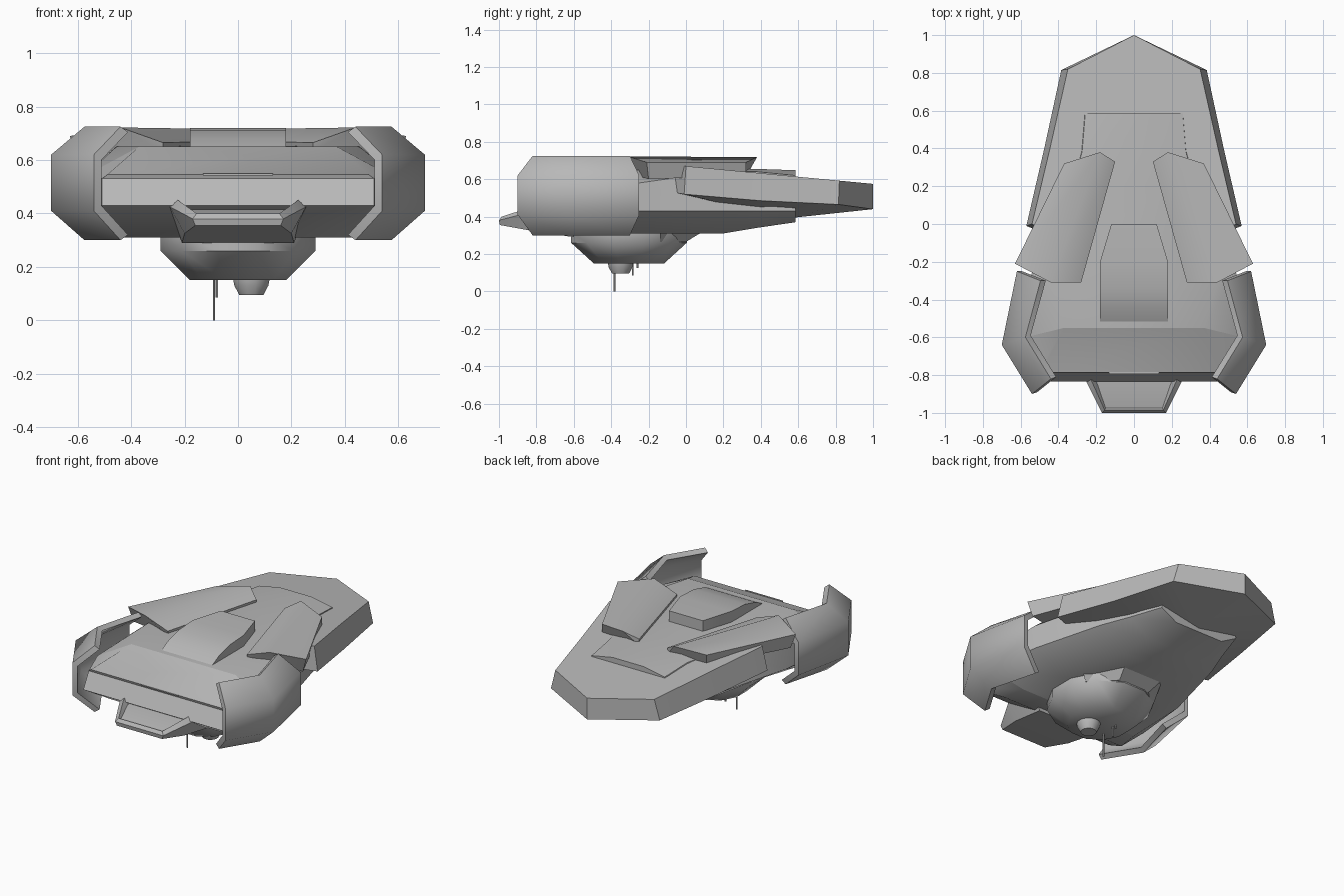
import bpy, bmesh
from math import sin, cos, pi, radians

cube = bpy.data.objects.get("Cube")
if cube:
    bpy.data.objects.remove(cube, do_unlink=True)

GREY = (0.48, 0.48, 0.48, 1)
grey = bpy.data.materials.new("hull grey")
grey.diffuse_color = GREY
grey.use_nodes = True
grey.node_tree.nodes["Principled BSDF"].inputs["Base Color"].default_value = GREY


def finish(name, bm, angle, mirror):
    """Turn a bmesh into a shaded, optionally mirrored, object."""
    bmesh.ops.remove_doubles(bm, verts=bm.verts, dist=1e-5)
    bmesh.ops.recalc_face_normals(bm, faces=bm.faces)
    mesh = bpy.data.meshes.new(name)
    bm.to_mesh(mesh)
    bm.free()
    ob = bpy.data.objects.new(name, mesh)
    bpy.context.collection.objects.link(ob)
    mesh.materials.append(grey)
    bpy.ops.object.select_all(action='DESELECT')
    ob.select_set(True)
    bpy.context.view_layer.objects.active = ob
    bpy.ops.object.shade_smooth_by_angle(angle=radians(angle))
    if mirror:
        ob.modifiers.new("Mirror", 'MIRROR')


def loft(name, rings, angle=30, mirror=False, crease=None):
    """Skin a series of equal closed rings; one ring may be a hard crease."""
    bm = bmesh.new()
    vs = [[bm.verts.new(p) for p in r] for r in rings]
    n = len(rings[0])
    for a, b in zip(vs, vs[1:]):
        for i in range(n):
            j = (i + 1) % n
            bm.faces.new((a[i], a[j], b[j], b[i]))
    # End caps are strips joining each ring's two halves
    for r in (vs[0], vs[-1]):
        for i in range((n - 1) // 2):
            bm.faces.new(list(dict.fromkeys((r[i], r[i + 1], r[n - 2 - i], r[n - 1 - i]))))
    if crease is not None:
        for e in bm.edges:
            if all(v in vs[crease] for v in e.verts):
                e.smooth = False
    finish(name, bm, angle, mirror)


def both(half):
    """Complete a half outline with its mirror image."""
    return half + [(-x, y, z) for x, y, z in reversed(half) if x]


def ellipse(rx, ry, z, cx=0, cy=0, n=12):
    return [(cx + rx * cos(2 * pi * (i + .5) / n), cy + ry * sin(2 * pi * (i + .5) / n), z)
            for i in range(n)]


def section(y, top, shoulder, mid, bottom):
    return both([(w, y, z) for w, z in (top, shoulder, mid, bottom)])


# Main hull, lofted front to back
loft("main_hull", [
    both([(.49, -.785, .545), (.51, -.78, .53), (.51, -.835, .43), (.44, -.64, .31)]),
    both([(.37, -.55, .65), (.575, -.6, .54), (.575, -.6, .43), (.42, -.5, .31)]),
    section(-.25, (.455, .65), (.54, .58), (.54, .43), (.34, .31)),
    section(.2, (.18, .655), (.33, .645), (.42, .43), (.24, .31)),
    section(.38, (.14, .655), (.275, .64), (.35, .43), (.21, .34)),
    section(.585, (.11, .648), (.258, .62), (.28, .43), (.17, .37)),
], angle=46, crease=1)


# Rear deck: a thick pointed plate wrapping round the hull
def deck_section(inner, outer, lip, low_in, low_out):
    top = [(x, y, .67 - .095 * y) for x, y in (inner, outer)]
    return top + [(*lip, low_out), (*inner, low_in)]


loft("rear_deck", [
    deck_section((.42, -.07), (.54, 0), (.57, -.01), .53, .52),
    deck_section((.2, .4), (.445, .4), (.475, .4), .42, .485),
    deck_section((0, .58), (.35, .82), (.385, .815), .395, .465),
    deck_section((0, 1), (0, 1), (0, 1), .44, .44),
], angle=20, mirror=True)

# Curved shoulder guards: a C section swept round each front corner
guard = []
for edge, belly in (((.495, -.30), (.62, -.25)), ((.575, -.60), (.70, -.64)),
                    ((.44, -.82), (.54, -.90))):
    outer = [(*edge, .30), (*belly, .41), (*belly, .62), (*edge, .725)]
    inner = [(x - .028, y + (.01 if y < -.5 else 0), z + (.02 if z < .5 else -.02))
             for x, y, z in reversed(outer)]
    guard.append(outer + inner)
loft("shoulder_guard", guard, angle=58, mirror=True)

# Long angled pods on top
loft("top_pod", [
    [(.63, -.21, .69), (.44, -.31, .722), (.28, -.31, .665), (.28, -.30, .63), (.60, -.20, .60)],
    [(.37, .32, .69), (.18, .38, .718), (.10, .33, .67), (.10, .33, .63), (.37, .32, .62)],
], angle=40, mirror=True)

# Raised cockpit cover with a rounded ramp at the front
cover = [(.18, -.52, .648), (.18, -.45, .683), (.18, -.34, .712), (.18, -.2, .72), (.12, .0, .72)]
loft("cockpit_cover", [both([(x, y, .64) for x, y, z in cover]), both(cover)])

# Chin tray with a raised lip, running back under the nose
loft("chin_tray", [
    both([(.16, -.995, .355), (.20, -.83, .325), (.21, -.6, .29)]),
    both([(.17, -1, .38), (.255, -.83, .425), (.26, -.6, .42)]),
    both([(.155, -.985, .40), (.225, -.83, .45), (.23, -.6, .45)]),
    both([(.15, -.975, .385), (.20, -.83, .415), (.20, -.6, .42)]),
])

# Belly turret and its rear fairing
TY = -.305
loft("belly_turret", [ellipse(.30, .32, .32, cy=TY), ellipse(.30, .32, .26, cy=TY),
                      ellipse(.186, .195, .15, cy=TY)], angle=46)
loft("turret_fairing", [
    both([(.27, -.14, .33), (.14, .09, .32)]),
    both([(.25, -.14, .265), (.11, .0, .265)]),
])

# Sensor below the turret
loft("sensor", [ellipse(.07, .07, .15, .05, -.35), ellipse(.066, .066, .13, .05, -.35),
                ellipse(.047, .047, .095, .05, -.35)], angle=35)

# Hanging antennas
for name, x, y, z in (("long_antenna", -.09, -.383, 0), ("short_antenna", -.08, -.285, .085),
                      ("stub_antenna", -.08, -.26, .125)):
    loft(name, [ellipse(.005, .005, h, x, y, 6) for h in (z, .16)])

# Narrow sensor strip across the nose
loft("nose_strip", [both([(.132, y, .542), (.132, y, .549)]) for y in (-.793, -.784)])
